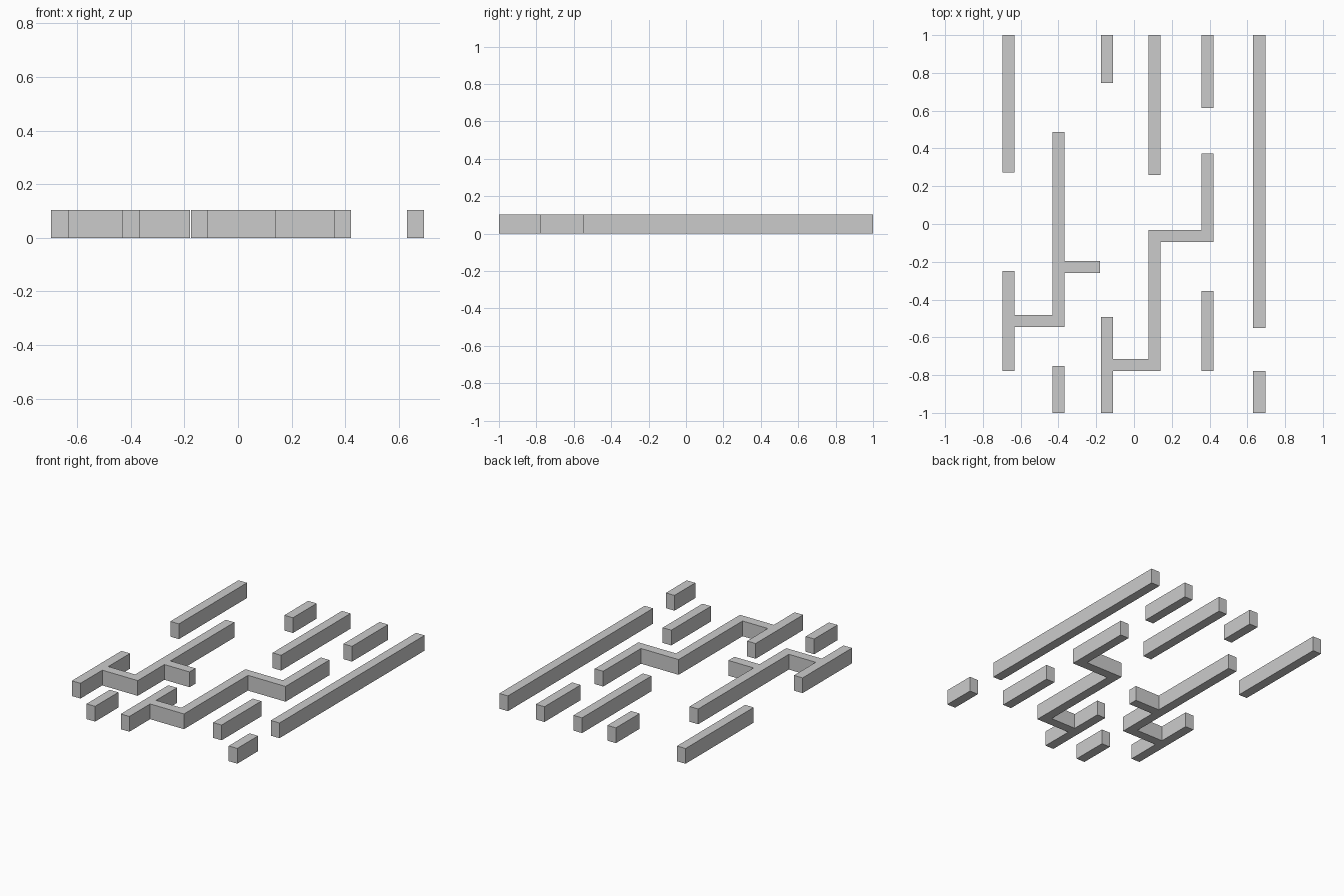
import bpy, bmesh

if "Cube" in bpy.data.objects:
    bpy.data.objects.remove(bpy.data.objects["Cube"])

H = 0.103   # wall height
W = 0.064   # wall thickness
A, B, C, D, E, F = -0.697, -0.432, -0.176, 0.077, 0.358, 0.631   # left edge of each column


def wall(name, outline):
    """Extrude a plan outline (counter-clockwise) up from the ground."""
    bm = bmesh.new()
    face = bm.faces.new([bm.verts.new((x, y, 0)) for x, y in outline])
    top = bmesh.ops.extrude_face_region(bm, geom=[face], use_keep_orig=True)["geom"]
    bmesh.ops.translate(bm, vec=(0, 0, H),
                        verts=[g for g in top if isinstance(g, bmesh.types.BMVert)])
    bmesh.ops.recalc_face_normals(bm, faces=bm.faces)
    mesh = bpy.data.meshes.new(name)
    bm.to_mesh(mesh)
    bm.free()
    bpy.context.collection.objects.link(bpy.data.objects.new(name, mesh))


# Free-standing straight bars: column, start y, end y
bars = [
    (A, 0.273, 1), (B, -1, -0.752), (C, 0.746, 1), (D, 0.259, 1),
    (E, 0.614, 1), (E, -0.778, -0.354), (F, -0.55, 1), (F, -1, -0.778),
]
for i, (x, y0, y1) in enumerate(bars, 1):
    wall(f"straight_bar_{i}", [(x, y0), (x + W, y0), (x + W, y1), (x, y1)])

# Left branching wall: short bar, link, long bar and side stub
wall("left_branching_wall", [
    (A, -0.778), (A + W, -0.778), (A + W, -0.545), (B + W, -0.545),
    (B + W, -0.26), (-0.18, -0.26), (-0.18, -0.196), (B + W, -0.196),
    (B + W, 0.487), (B, 0.487), (B, -0.481), (A + W, -0.481),
    (A + W, -0.249), (A, -0.249),
])

# Right stepped wall: short bar, link, long bar, link, upper bar
wall("right_stepped_wall", [
    (C, -1), (C + W, -1), (C + W, -0.778), (D + W, -0.778),
    (D + W, -0.095), (E + W, -0.095), (E + W, 0.373), (E, 0.373),
    (E, -0.031), (D, -0.031), (D, -0.714), (C + W, -0.714),
    (C + W, -0.492), (C, -0.492),
])
